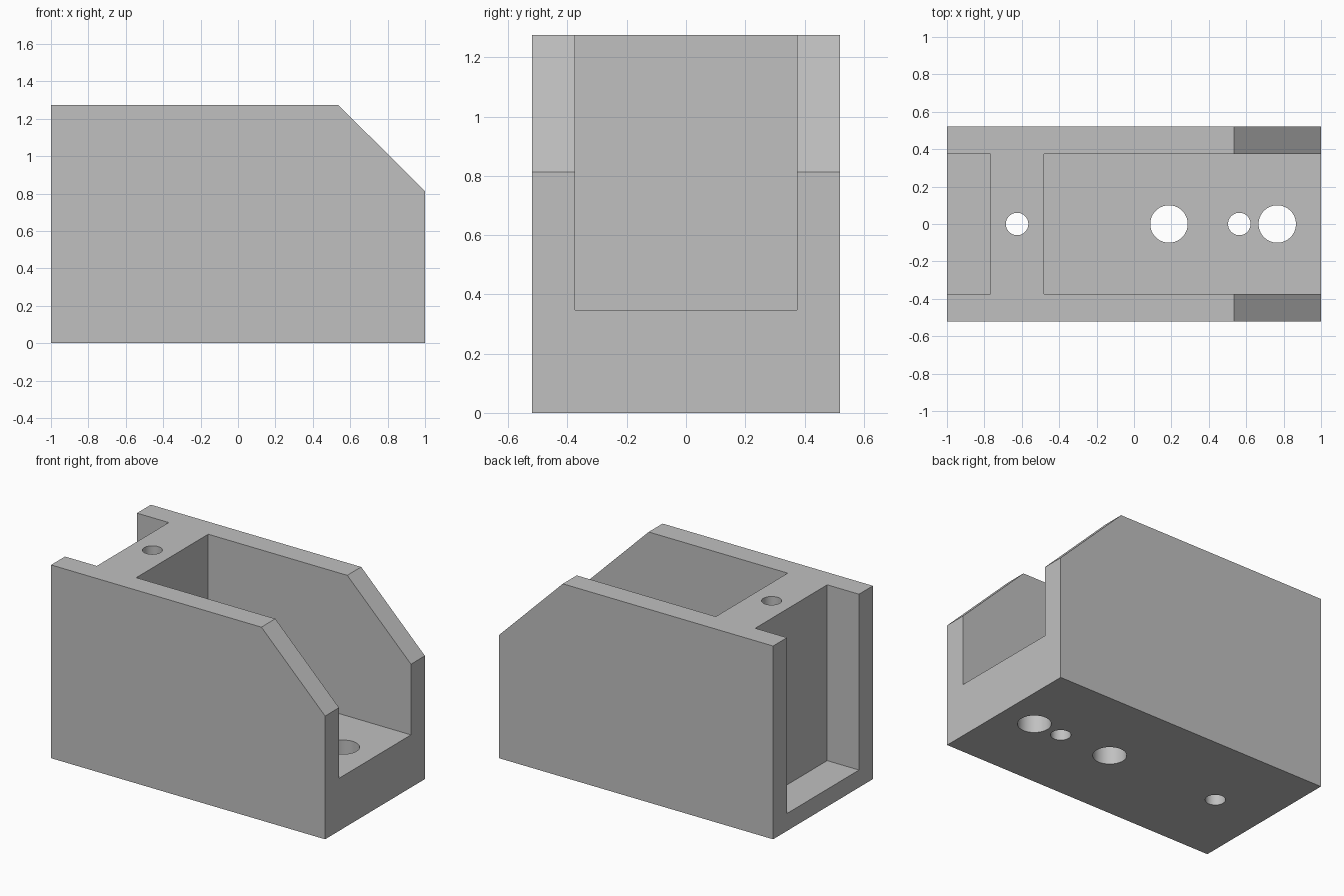
import bpy
import bmesh
from mathutils import Matrix, Vector

default = bpy.data.objects.get("Cube")
if default:
    bpy.data.objects.remove(default, do_unlink=True)

LENGTH, WIDTH, HEIGHT = 2.0, 1.04, 1.275
POCKET_WIDTH = 0.75

grey = bpy.data.materials.new("light_grey")
grey.use_nodes = True
colour = (0.53, 0.53, 0.53, 1)
grey.diffuse_color = colour
grey.node_tree.nodes["Principled BSDF"].inputs["Base Color"].default_value = colour


def add_object(name, bm):
    bmesh.ops.recalc_face_normals(bm, faces=bm.faces)
    mesh = bpy.data.meshes.new(name)
    bm.to_mesh(mesh)
    bm.free()
    mesh.materials.append(grey)
    obj = bpy.data.objects.new(name, mesh)
    bpy.context.collection.objects.link(obj)
    return obj


def extruded_profile(name, points, width):
    """Side profile in x and z, extruded along y about the centre."""
    bm = bmesh.new()
    face = bm.faces.new([bm.verts.new((x, -width / 2, z)) for x, z in points])
    result = bmesh.ops.extrude_face_region(bm, geom=[face])
    moved = [v for v in result["geom"] if isinstance(v, bmesh.types.BMVert)]
    bmesh.ops.translate(bm, verts=moved, vec=Vector((0, width, 0)))
    return add_object(name, bm)


def box_cutter(name, x0, x1, z0, z1):
    return extruded_profile(name, [(x0, z0), (x1, z0), (x1, z1), (x0, z1)], POCKET_WIDTH)


def hole_cutter(name, x, radius):
    bm = bmesh.new()
    bmesh.ops.create_cone(bm, cap_ends=True, segments=64, radius1=radius, radius2=radius,
                          depth=HEIGHT * 2, matrix=Matrix.Translation((x, 0, HEIGHT / 2)))
    return add_object(name, bm)


# Solid block with a sloping corner
end = LENGTH / 2
housing = extruded_profile("housing_block", [
    (-end, 0), (end, 0), (end, 0.813), (0.535, HEIGHT), (-end, HEIGHT)], WIDTH)

# Open channels at both ends, leaving a cross wall between them
cutters = [
    box_cutter("main_channel", -0.48, 1.2, 0.347, 1.5),
    box_cutter("rear_channel", -1.2, -0.768, 0.115, 1.5),
]

# Vertical through holes in the cross wall and the floor
for name, x, radius in [("wall_hole", -0.625, 0.06), ("floor_hole", 0.187, 0.1),
                        ("small_floor_hole", 0.563, 0.06), ("end_floor_hole", 0.766, 0.1)]:
    cutters.append(hole_cutter(name, x, radius))

bpy.context.view_layer.objects.active = housing
for cutter in cutters:
    cut = housing.modifiers.new(cutter.name, "BOOLEAN")
    cut.operation = "DIFFERENCE"
    cut.solver = "EXACT"
    cut.object = cutter
    bpy.ops.object.modifier_apply(modifier=cut.name)
    bpy.data.objects.remove(cutter, do_unlink=True)

# Smooth hole walls, sharp edges elsewhere
bpy.ops.object.select_all(action="DESELECT")
housing.select_set(True)
bpy.ops.object.shade_smooth_by_angle()
